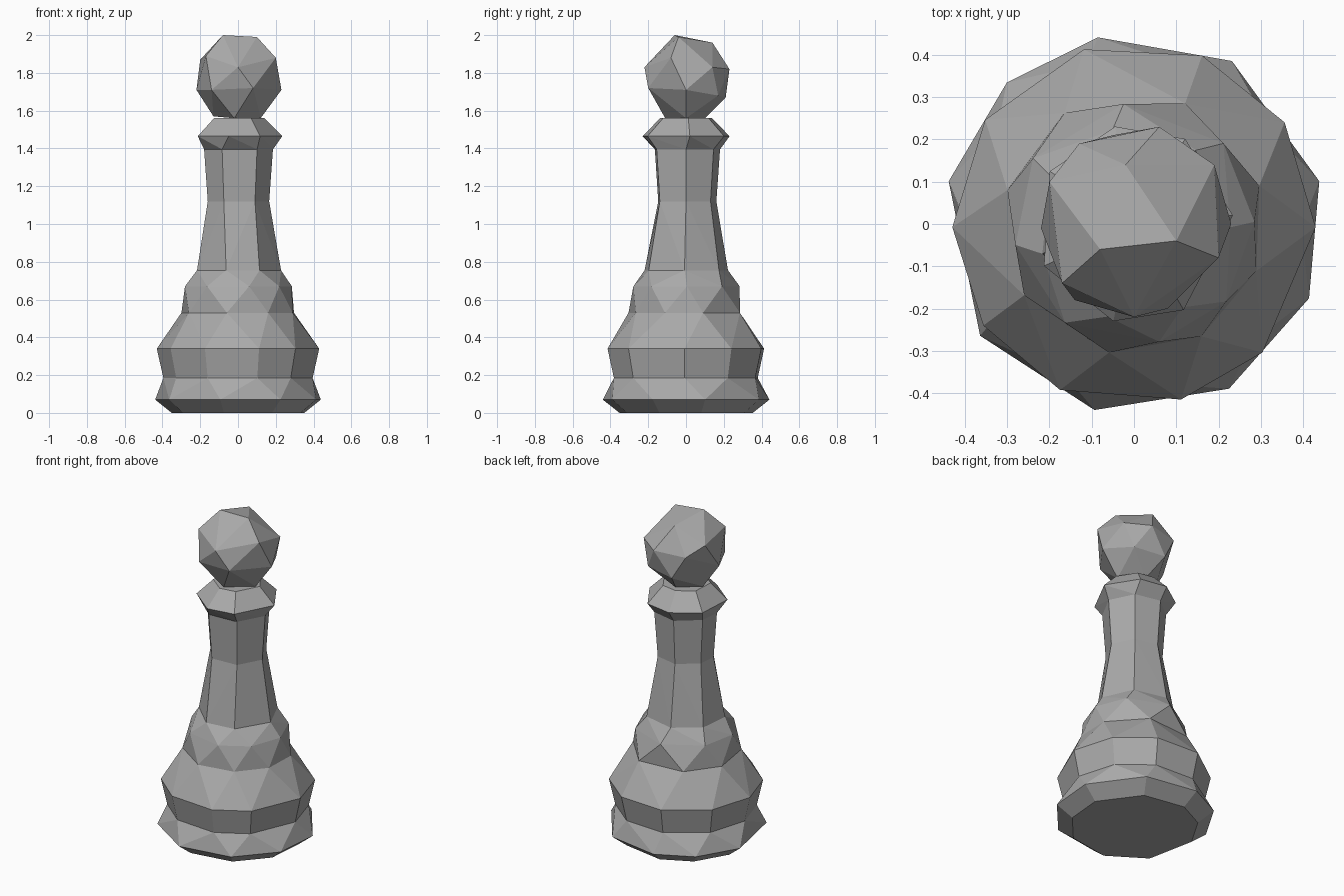
import bpy
import bmesh
from math import cos, sin, radians, inf
from mathutils import Vector

default_cube = bpy.data.objects.get("Cube")
if default_cube:
    bpy.data.objects.remove(default_cube, do_unlink=True)

stone = bpy.data.materials.new("grey stone")
stone.use_nodes = True
GREY = (0.4, 0.4, 0.4, 1)
stone.diffuse_color = GREY
stone.node_tree.nodes["Principled BSDF"].inputs["Base Color"].default_value = GREY


def finish(bm, name):
    """Turn a bmesh into a flat shaded object."""
    bmesh.ops.recalc_face_normals(bm, faces=bm.faces)
    mesh = bpy.data.meshes.new(name)
    bm.to_mesh(mesh)
    bm.free()
    mesh.materials.append(stone)
    obj = bpy.data.objects.new(name, mesh)
    bpy.context.collection.objects.link(obj)
    return obj


def add_ring(bm, height, radius, angles):
    """One uneven polygon ring, its corners given as angles in degrees."""
    return [bm.verts.new((radius * cos(radians(a)), radius * sin(radians(a)), height))
            for a in angles]


def stitch(bm, lower, lower_angles, upper, upper_angles):
    """Join two rings of any corner counts with a band of triangles."""
    def gap(k):
        return abs((upper_angles[k] - lower_angles[0] + 180) % 360 - 180)

    start = min(range(len(upper)), key=gap)
    upper = upper[start:] + upper[:start]
    turned = upper_angles[start:] + [a + 360 for a in upper_angles[:start]]
    shift = 360 * round((lower_angles[0] - turned[0]) / 360)
    turned = [a + shift for a in turned]
    low = lower_angles + [lower_angles[0] + 360]
    high = turned + [turned[0] + 360]
    n, m = len(lower), len(upper)
    i = j = 0
    while i < n or j < m:
        step_low = low[i] + low[i + 1] if i < n else inf
        step_high = high[j] + high[j + 1] if j < m else inf
        if step_low < step_high:
            bm.faces.new((lower[i], lower[(i + 1) % n], upper[j % m]))
            i += 1
        else:
            bm.faces.new((lower[i % n], upper[(j + 1) % m], upper[j]))
            j += 1


def loft(name, rings):
    """Closed solid through a stack of (height, radius, angles) rings."""
    bm = bmesh.new()
    loops = [add_ring(bm, *ring) for ring in rings]
    for k in range(len(rings) - 1):
        stitch(bm, loops[k], rings[k][2], loops[k + 1], rings[k + 1][2])
    bm.faces.new(loops[0])
    bm.faces.new(loops[-1])
    # Merge flat triangle pairs back into quads
    bmesh.ops.dissolve_limit(bm, angle_limit=radians(2),
                             verts=bm.verts, edges=bm.edges)
    return finish(bm, name)


# Corner angles of the hand-cut rings
foot_cut = [-144, -102, -60, -23, 13, 59, 101, 132, 167]
belly_cut = [-179, -146, -114, -75, -45, -1, 34, 68, 106, 145]
waist_cut = [-147, -101, -59, -21, 17, 67, 122, 165]
shoulder_cut = [-170, -125, -78, -40, 1, 42, 95, 147]
stem_foot_cut = [-162, -106, -60, -2, 50, 103, 150]
stem_cut = [-166, -117, -57, 0, 52, 103, 155]
collar_cut = [-155, -102, -60, 5, 59, 101, 148]

# Rings shared by neighbouring parts
foot_top = (0.185, 0.395, belly_cut)
waist = (0.53, 0.31, waist_cut)
stem_foot = (0.755, 0.228, stem_foot_cut)
stem_top = (1.395, 0.185, stem_cut)

loft("foot", [(0, 0.36, foot_cut), (0.07, 0.45, foot_cut), foot_top])
loft("belly", [foot_top, (0.34, 0.43, belly_cut), waist])
loft("shoulder", [waist, (0.67, 0.285, shoulder_cut), stem_foot])
loft("stem", [stem_foot, (1.12, 0.165, stem_cut), stem_top])
loft("collar", [stem_top, (1.465, 0.235, collar_cut), (1.56, 0.14, collar_cut)])

# Faceted head: hull around a few corner points
head_points = [
    (-.08, -.06, 2), (.1, -.04, 1.99), (-.02, .14, 1.96),
    (.2, -.08, 1.88), (-.17, -.14, 1.89), (-.2, .1, 1.87),
    (0, -.22, 1.83), (.19, .14, 1.83), (.06, .23, 1.82), (-.13, .19, 1.81),
    (.08, -.2, 1.72), (-.14, -.18, 1.71), (-.22, -.01, 1.71), (.23, 0, 1.71),
    (.14, .17, 1.68), (-.05, .21, 1.67),
    (-.13, .02, 1.57), (.12, 0, 1.56), (-.02, -.11, 1.56), (0, .1, 1.56),
]
head = bmesh.new()
for point in head_points:
    head.verts.new(Vector(point))
bmesh.ops.convex_hull(head, input=head.verts)
finish(head, "head")
